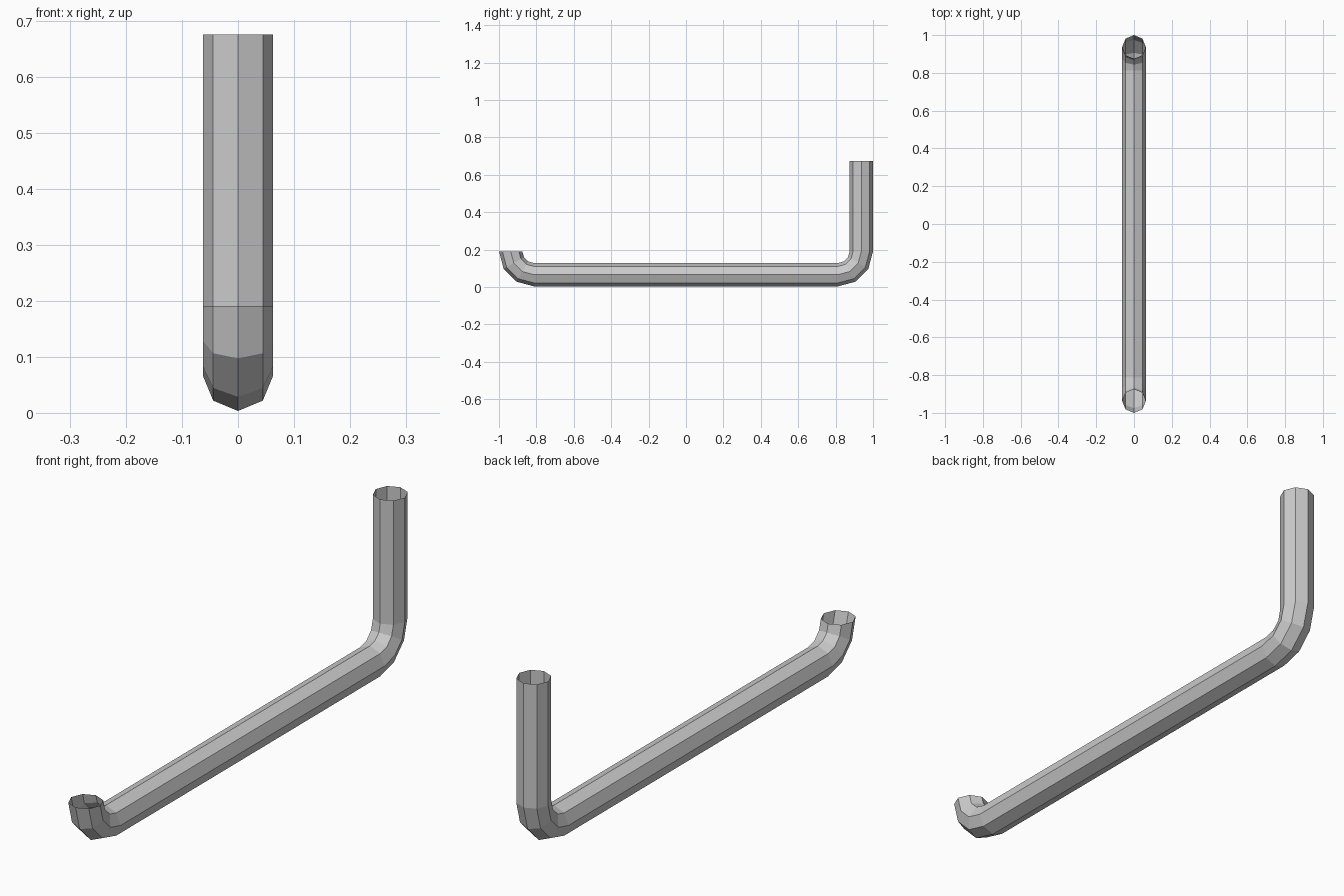
import bpy, bmesh
from math import sin, cos, radians, tau

if "Cube" in bpy.data.objects:
    bpy.data.objects.remove(bpy.data.objects["Cube"])

R = 0.0625            # tube radius
BEND = 0.125          # centreline bend radius
CY, CZ = 0.8125, 0.191  # bend centre
SIDES = 8
TOP = 0.675

# Centreline stations: (y, z, angle of the ring plane's outward direction)
path = []
for a in (180, 210, 240, 270):          # front elbow
    path.append((-CY, CZ, radians(a)))
for a in (270, 300, 330, 360):          # back elbow
    path.append((CY, CZ, radians(a)))
path.append((CY, TOP, radians(360)))    # upright end

# Sweep an octagonal ring along the path, leaving both ends open
bm = bmesh.new()
rings = []
for cy, cz, a in path:
    ring = []
    for i in range(SIDES):
        t = tau * i / SIDES
        d = BEND + R * cos(t)
        ring.append(bm.verts.new((R * sin(t), cy + d * cos(a), cz + d * sin(a))))
    rings.append(ring)
for r0, r1 in zip(rings, rings[1:]):
    for i in range(SIDES):
        j = (i + 1) % SIDES
        bm.faces.new((r0[i], r0[j], r1[j], r1[i]))

# Make the faces point away from the tube's centre
f = bm.faces[:] if not hasattr(bm.faces, "ensure_lookup_table") else (bm.faces.ensure_lookup_table() or bm.faces[:])
bm.normal_update()
long_bottom = min(f, key=lambda q: q.calc_center_median().z)
if long_bottom.normal.z > 0:
    bmesh.ops.reverse_faces(bm, faces=f)

mesh = bpy.data.meshes.new("bent_pipe")
bm.to_mesh(mesh)
bm.free()
bpy.context.collection.objects.link(bpy.data.objects.new("bent_pipe", mesh))
